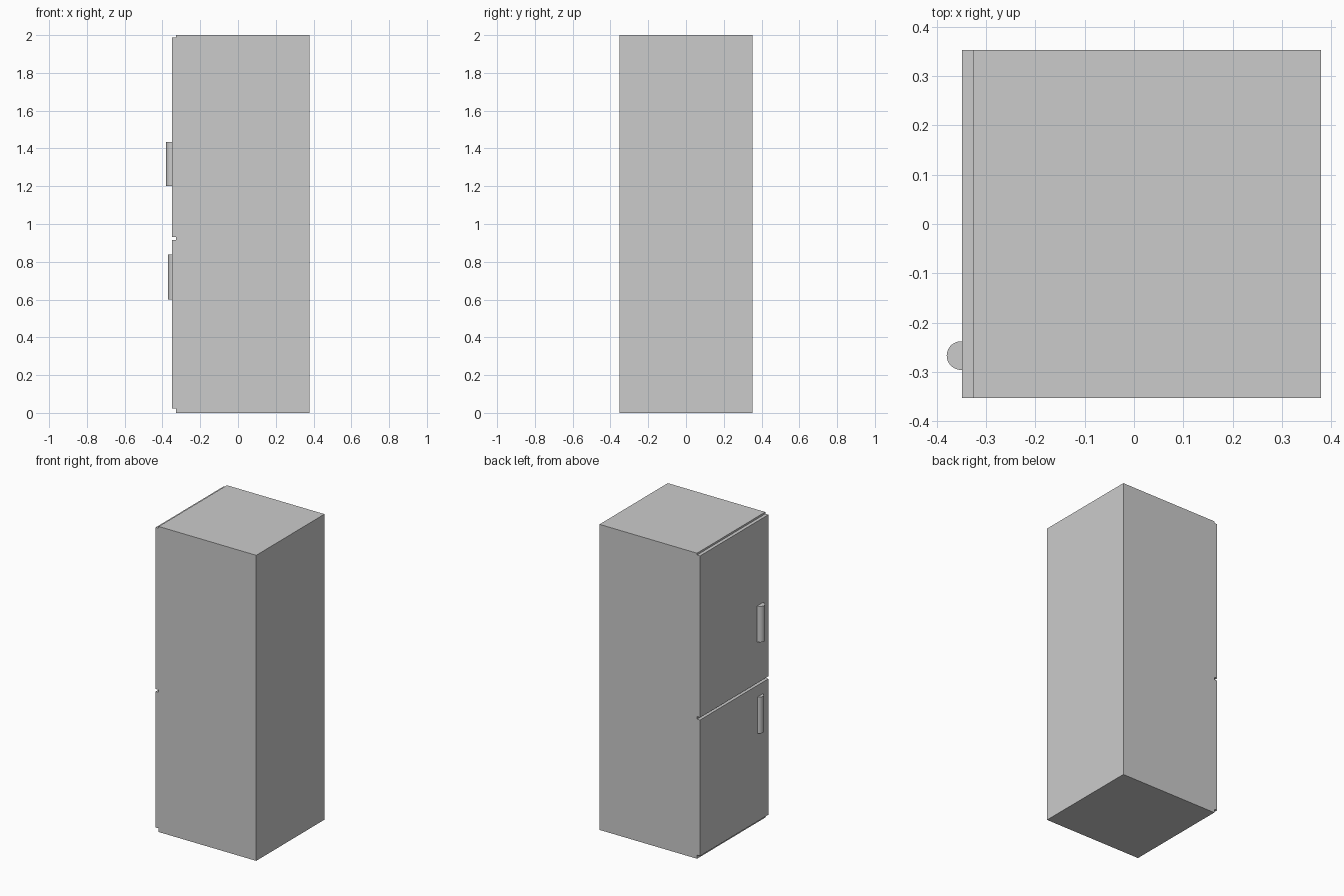
import bpy

if "Cube" in bpy.data.objects:
    bpy.data.objects.remove(bpy.data.objects["Cube"])


def box(name, lo, hi):
    size = [b - a for a, b in zip(lo, hi)]
    mid = [(a + b) / 2 for a, b in zip(lo, hi)]
    bpy.ops.mesh.primitive_cube_add(size=1, location=mid)
    ob = bpy.context.object
    ob.name = name
    ob.scale = size
    bpy.ops.object.transform_apply(location=False, rotation=False, scale=True)
    return ob


def handle(name, x, z0, z1):
    bpy.ops.mesh.primitive_cylinder_add(
        vertices=48, radius=0.029, depth=z1 - z0, location=(x, -0.267, (z0 + z1) / 2))
    bpy.context.object.name = name
    bpy.ops.object.shade_smooth_by_angle()


HALF = 0.353     # half width of the cabinet
SEAM = -0.327    # plane where the doors meet the cabinet
FACE = -0.349    # outer face of the doors

# Cabinet
box("cabinet", (SEAM, -HALF, 0), (0.379, HALF, 2))

# Doors with a narrow gap between them
box("lower_door", (FACE, -HALF, 0.024), (SEAM, HALF, 0.914))
box("upper_door", (FACE, -HALF, 0.93), (SEAM, HALF, 1.988))

# Round bar handles half sunk into the doors
handle("upper_handle", -0.351, 1.2, 1.435)
handle("lower_handle", -0.341, 0.6, 0.838)
